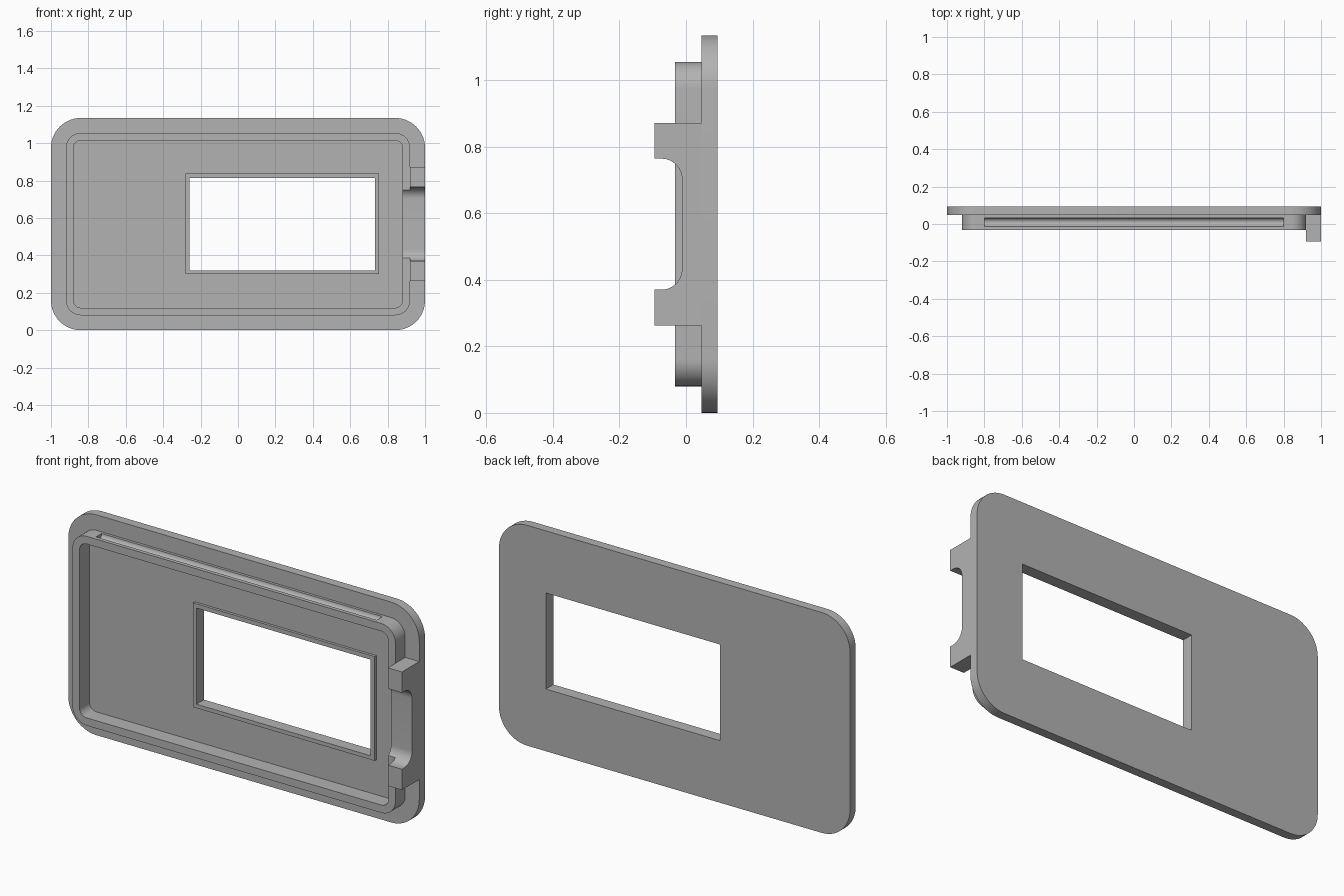
import bpy
import bmesh
from math import sin, cos, pi
from mathutils import Vector

cube = bpy.data.objects.get("Cube")
if cube:
    bpy.data.objects.remove(cube, do_unlink=True)

grey = bpy.data.materials.new("plain grey")
grey.use_nodes = True
COLOUR = (0.45, 0.45, 0.45, 1)
grey.diffuse_color = COLOUR
grey.node_tree.nodes["Principled BSDF"].inputs["Base Color"].default_value = COLOUR


def arc(cu, cv, r, start, steps=14):
    """Quarter arc, counter-clockwise from the start angle."""
    return [(cu + r * cos(start + pi / 2 * i / steps),
             cv + r * sin(start + pi / 2 * i / steps)) for i in range(steps + 1)]


def rounded(u0, u1, v0, v1, r=0):
    """Rectangle outline with optional rounded corners."""
    if not r:
        return [(u0, v0), (u1, v0), (u1, v1), (u0, v1)]
    return (arc(u1 - r, v1 - r, r, 0) + arc(u0 + r, v1 - r, r, pi / 2)
            + arc(u0 + r, v0 + r, r, pi) + arc(u1 - r, v0 + r, r, 3 * pi / 2))


def prism(name, outline, a, b, axis="y"):
    """Extrude an outline from a to b: (x, z) along y, or (y, z) along x."""
    def place(u, v, w):
        return Vector((u, w, v)) if axis == "y" else Vector((w, u, v))
    bm = bmesh.new()
    face = bm.faces.new([bm.verts.new(place(u, v, a)) for u, v in outline])
    grown = bmesh.ops.extrude_face_region(bm, geom=[face])["geom"]
    moved = [g for g in grown if isinstance(g, bmesh.types.BMVert)]
    bmesh.ops.translate(bm, verts=moved, vec=place(0, 0, b - a))
    bmesh.ops.recalc_face_normals(bm, faces=bm.faces)
    mesh = bpy.data.meshes.new(name)
    bm.to_mesh(mesh)
    bm.free()
    mesh.materials.append(grey)
    obj = bpy.data.objects.new(name, mesh)
    bpy.context.collection.objects.link(obj)
    return obj


def activate(obj):
    bpy.ops.object.select_all(action="DESELECT")
    obj.select_set(True)
    bpy.context.view_layer.objects.active = obj


def cut(obj, cutter):
    """Subtract the cutter and throw it away."""
    mod = obj.modifiers.new("cut", "BOOLEAN")
    mod.operation = "DIFFERENCE"
    mod.solver = "EXACT"
    mod.object = cutter
    activate(obj)
    bpy.ops.object.modifier_apply(modifier=mod.name)
    bpy.data.objects.remove(cutter, do_unlink=True)


HEIGHT = 1.135
MID = HEIGHT / 2
PLATE_FRONT, PLATE_BACK = 0.047, 0.094
RIM_FRONT = -0.033
window = rounded(-0.26, 0.733, 0.32, 0.815)

# Cover plate with its window
plate = prism("cover_plate", rounded(-1, 1, 0, HEIGHT, 0.16), PLATE_FRONT, PLATE_BACK)
cut(plate, prism("window_cutter", window, -0.2, 0.2))

# Thin raised frame around the window
frame = prism("window_frame", rounded(-0.28, 0.755, 0.30, 0.837), 0.033, PLATE_FRONT)
cut(frame, prism("frame_cutter", window, -0.2, 0.2))

# Rim that stands on the plate
rim = prism("rim", rounded(-0.92, 0.92, 0.08, HEIGHT - 0.08, 0.08), RIM_FRONT, PLATE_FRONT)
cut(rim, prism("rim_cutter", rounded(-0.88, 0.88, 0.12, HEIGHT - 0.12, 0.04), -0.2, 0.2))

# Round snap grooves along the top and bottom of the rim
for z in (0.08, HEIGHT - 0.08):
    cut(rim, prism("groove_cutter", rounded(-0.013, 0.033, z - 0.023, z + 0.023, 0.0229),
                   -0.8, 0.8, axis="x"))


# Latch bracket on the left edge, with a rounded recess shared with the rim
def recess():
    low, high, floor, r = MID - 0.197, MID + 0.197, -0.012, 0.062
    outline = ([(-0.3, low)] + arc(floor - r, low + r, r, 3 * pi / 2)
               + arc(floor - r, high - r, r, 0) + [(-0.3, high)])
    return prism("recess_cutter", outline, 0.8, 1.1, axis="x")


latch = prism("latch_bracket", rounded(-0.094, PLATE_FRONT, MID - 0.304, MID + 0.304),
              0.92, 1.0, axis="x")
for part in (latch, rim):
    cut(part, recess())

for part in (plate, frame, rim, latch):
    activate(part)
    bpy.ops.object.shade_smooth_by_angle()
